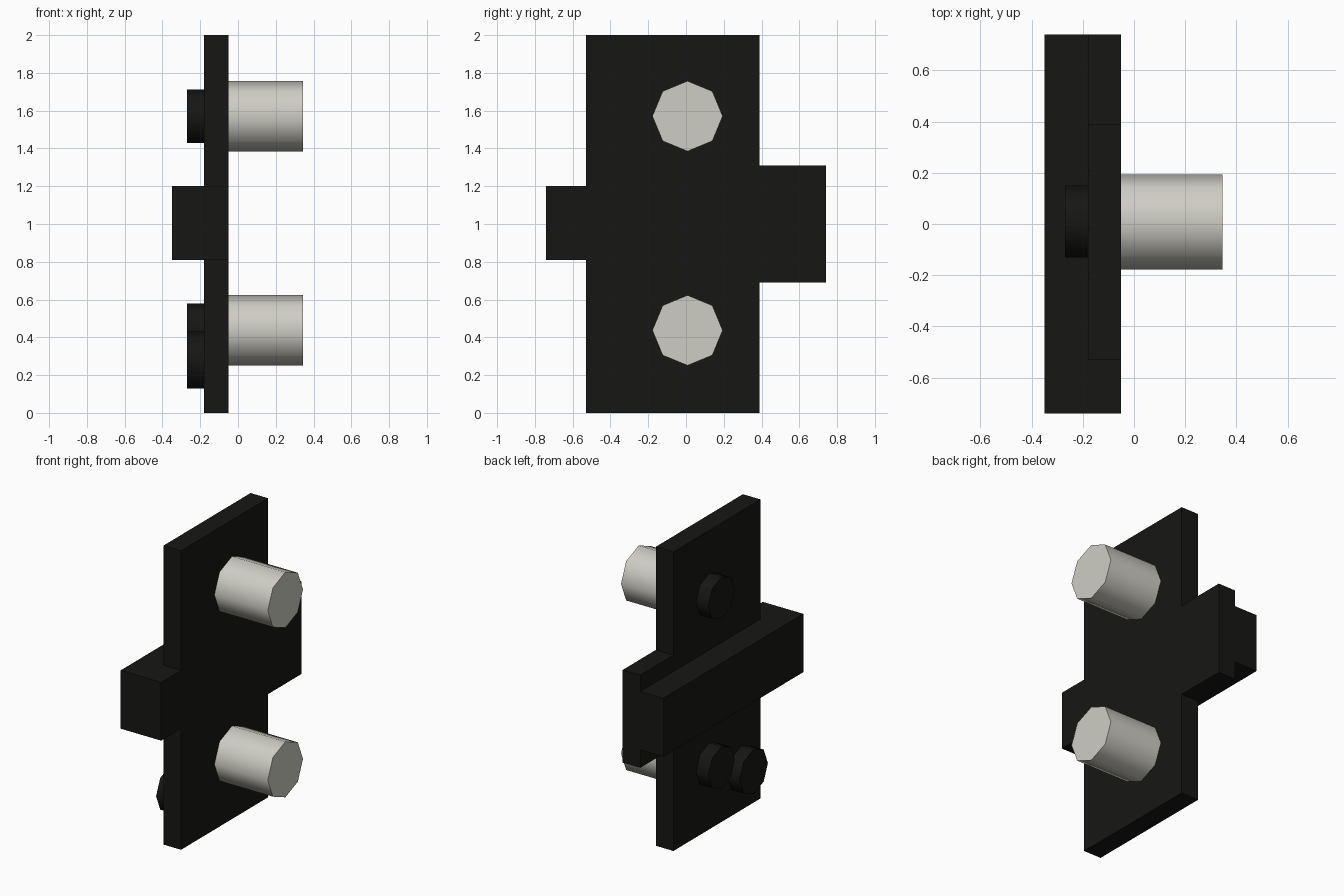
import bpy, bmesh
from math import radians
from mathutils import Matrix, Vector

if "Cube" in bpy.data.objects:
    bpy.data.objects.remove(bpy.data.objects["Cube"])


def material(name, color):
    m = bpy.data.materials.new(name)
    m.diffuse_color = color
    m.use_nodes = True
    m.node_tree.nodes["Principled BSDF"].inputs["Base Color"].default_value = m.diffuse_color
    return m


BLACK = material("black_plastic", (0.008, 0.008, 0.007, 1))
PALE = material("pale_grey", (0.62, 0.61, 0.55, 1))


def finish(name, bm, mat):
    bmesh.ops.recalc_face_normals(bm, faces=bm.faces)
    mesh = bpy.data.meshes.new(name)
    bm.to_mesh(mesh)
    bm.free()
    mesh.materials.append(mat)
    ob = bpy.data.objects.new(name, mesh)
    bpy.context.collection.objects.link(ob)
    return ob


def extrude(name, outline, direction, mat):
    """Flat outline pushed along a direction into a solid."""
    bm = bmesh.new()
    face = bm.faces.new([bm.verts.new(p) for p in outline])
    out = bmesh.ops.extrude_face_region(bm, geom=[face], use_keep_orig=True)
    verts = [v for v in out["geom"] if isinstance(v, bmesh.types.BMVert)]
    bmesh.ops.translate(bm, verts=verts, vec=Vector(direction))
    return finish(name, bm, mat)


def peg(name, x0, x1, y, z, r, mat):
    """Eight-sided cylinder along x with smooth sides and sharp caps."""
    bm = bmesh.new()
    place = Matrix.Translation(((x0 + x1) / 2, y, z)) @ Matrix.Rotation(radians(90), 4, 'Y')
    bmesh.ops.create_cone(bm, cap_ends=True, segments=8, radius1=r, radius2=r,
                          depth=x1 - x0, matrix=place)
    ob = finish(name, bm, mat)
    bpy.ops.object.select_all(action='DESELECT')
    ob.select_set(True)
    bpy.context.view_layer.objects.active = ob
    bpy.ops.object.shade_smooth_by_angle(angle=radians(60))


BACK, FACE = -0.18, -0.05

# Upright plate with the wide side tab
plate = [(-0.53, 0), (0.39, 0), (0.39, 0.69), (0.74, 0.69),
         (0.74, 1.31), (0.39, 1.31), (0.39, 2), (-0.53, 2)]
extrude("plate", [(BACK, y, z) for y, z in plate], (FACE - BACK, 0, 0), BLACK)

# Cross bar behind the plate, thicker where it passes the plate's edge
bar = [(-0.35, -0.74), (FACE, -0.74), (FACE, -0.53),
       (BACK, -0.53), (BACK, 0.74), (-0.35, 0.74)]
extrude("cross_bar", [(x, y, 0.81) for x, y in bar], (0, 0, 0.39), BLACK)

# Pale pegs on the face, with small black discs behind them
for label, z in (("lower", 0.437), ("upper", 1.571)):
    peg(label + "_peg", FACE, 0.345, 0.008, z, 0.186, PALE)
    peg(label + "_disc", -0.27, BACK, 0.01, z, 0.141, BLACK)

# Extra disc low on the back
peg("side_disc", -0.27, BACK, -0.33, 0.28, 0.15, BLACK)
